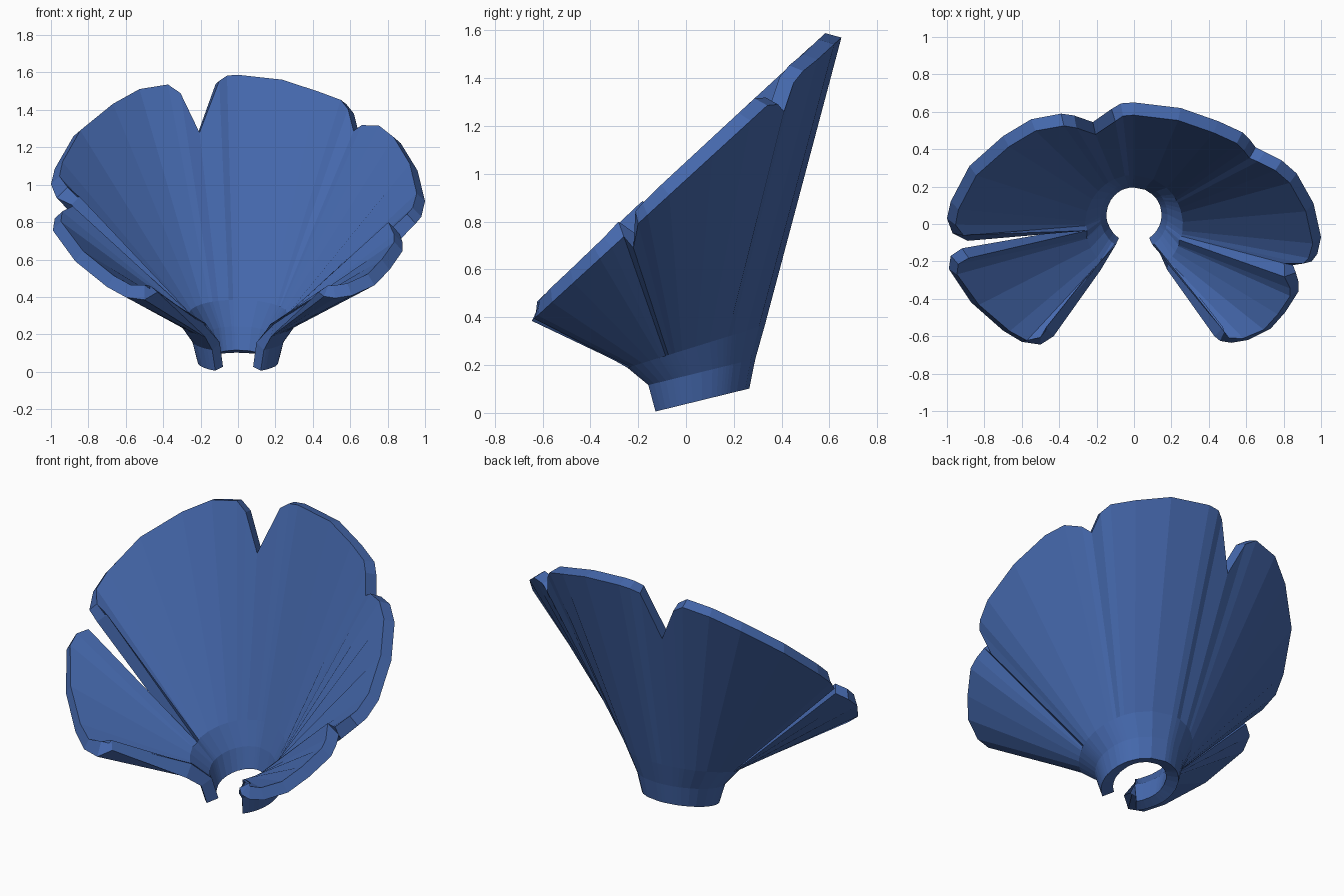
import bpy, bmesh, math

if "Cube" in bpy.data.objects:
    bpy.data.objects.remove(bpy.data.objects["Cube"])

# Rim outline seen from above, right front end to left front end.
# Heights follow a sloping plane unless a third value (notch) is given.
RIGHT = [(.43, -.60), (.46, -.625), (.52, -.635), (.61, -.62), (.73, -.56), (.81, -.47),
         (.88, -.36), (.88, -.31), (.865, -.26), (.85, -.22, .69), (.95, -.20),
         (.98, -.16), (1.0, -.07), (.96, .11), (.87, .27), (.79, .34), (.70, .385, 1.29),
         (.65, .41, 1.26), (.62, .45, 1.38), (.58, .49, 1.43), (.45, .55), (.25, .62),
         (0, .65), (-.07, .645), (-.12, .615), (-.22, .545, 1.26), (-.32, .58, 1.47),
         (-.39, .59), (-.55, .56), (-.70, .47), (-.88, .31), (-.98, .12), (-1.0, .03),
         (-.97, -.05), (-.89, -.09)]
LEFT = [(-.92, -.13), (-.98, -.17), (-.99, -.24), (-.87, -.42), (-.70, -.57),
        (-.60, -.63), (-.50, -.645), (-.43, -.60)]

# Collar rings: radius, centre y, height, slope
RINGS = [(.215, .05, .037, .245), (.245, .045, .155, .245), (.315, .015, .265, .31)]


def azimuth(p):
    a = math.atan2(p[1] - .03, p[0])
    return a if a > -math.pi / 2 else a + 2 * math.pi


def rim_point(p):
    return (p[0], p[1], p[2] if len(p) > 2 else .975 + .915 * p[1])


bm = bmesh.new()


def column(a):
    verts = []
    for r, cy, h, slope in RINGS:
        y = cy + r * math.sin(a)
        verts.append(bm.verts.new((r * math.cos(a), y, h + slope * y)))
    return verts


# Both sides of the slit share one collar column
slit = column(math.radians(187))
cols_a = [column(azimuth(p)) for p in RIGHT[:-1]] + [slit]
cols_b = [slit] + [column(azimuth(p)) for p in LEFT[1:]]
for pts, cols in ((RIGHT, cols_a), (LEFT, cols_b)):
    full = [c + [bm.verts.new(rim_point(p))] for c, p in zip(cols, pts)]
    for c, d in zip(full, full[1:]):
        for k in range(3):
            bm.faces.new((c[k], d[k], d[k + 1], c[k + 1]))

mesh = bpy.data.meshes.new("petal_funnel")
bm.to_mesh(mesh)
bm.free()
funnel = bpy.data.objects.new("petal_funnel", mesh)
bpy.context.collection.objects.link(funnel)

# Wall thickness, grown inward
wall = funnel.modifiers.new("wall", 'SOLIDIFY')
wall.thickness = .07
wall.offset = -1
wall.use_even_offset = True

blue = bpy.data.materials.new("petal_blue")
blue.diffuse_color = (.06, .14, .42, 1)
blue.use_nodes = True
blue.node_tree.nodes["Principled BSDF"].inputs["Base Color"].default_value = blue.diffuse_color
mesh.materials.append(blue)
